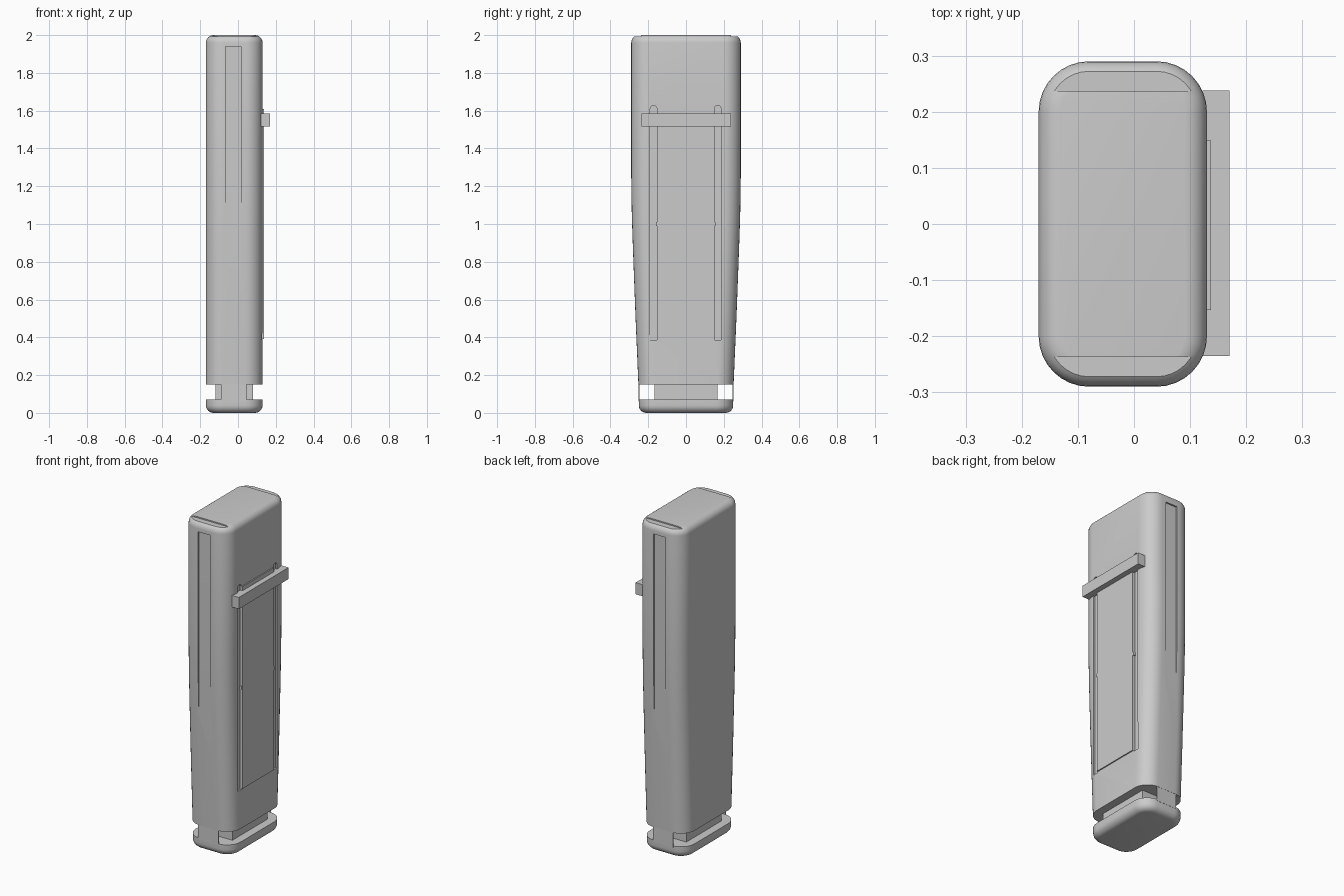
import bpy, bmesh, math

cube = bpy.data.objects.get("Cube")
if cube:
    bpy.data.objects.remove(cube, do_unlink=True)

grey = bpy.data.materials.new("plain_grey")
grey.use_nodes = True
grey.diffuse_color = (0.6, 0.6, 0.6, 1)
grey.node_tree.nodes["Principled BSDF"].inputs["Base Color"].default_value = (0.6, 0.6, 0.6, 1)

CX, HX, R = -0.02, 0.15, 0.09   # case centre, half width, corner radius


def finish(name, bm):
    bmesh.ops.recalc_face_normals(bm, faces=bm.faces[:])
    me = bpy.data.meshes.new(name)
    bm.to_mesh(me)
    bm.free()
    me.materials.append(grey)
    ob = bpy.data.objects.new(name, me)
    bpy.context.collection.objects.link(ob)
    return ob


def ring(bm, z, hy, inset):
    """Rounded rectangle, pulled in by inset."""
    r, verts = R - inset, []
    for k, (sx, sy) in enumerate([(1, 1), (-1, 1), (-1, -1), (1, -1)]):
        for i in range(9):
            a = math.pi / 2 * (k + i / 8)
            verts.append(bm.verts.new((CX + sx * (HX - R) + r * math.cos(a),
                                       sy * (hy - R) + r * math.sin(a), z)))
    return verts


def loft(name, sections):
    bm = bmesh.new()
    rings = [ring(bm, *s) for s in sections]
    n = len(rings[0])
    for a, b in zip(rings, rings[1:]):
        for i in range(n):
            bm.faces.new((a[i], a[(i + 1) % n], b[(i + 1) % n], b[i]))
    bm.faces.new(rings[0])
    bm.faces.new(rings[-1])
    return finish(name, bm)


def prism(bm, yz, x0, x1):
    """Extrude a side outline along x."""
    a = [bm.verts.new((x0, y, z)) for y, z in yz]
    b = [bm.verts.new((x1, y, z)) for y, z in yz]
    n = len(yz)
    bm.faces.new(a)
    bm.faces.new(b)
    for i in range(n):
        bm.faces.new((a[i], a[(i + 1) % n], b[(i + 1) % n], b[i]))


def add_box(bm, x0, x1, y0, y1, z0, z1):
    prism(bm, [(y0, z0), (y1, z0), (y1, z1), (y0, z1)], x0, x1)


def box(name, *dims):
    bm = bmesh.new()
    add_box(bm, *dims)
    return finish(name, bm)


def smooth(ob, angle=35):
    bpy.ops.object.select_all(action='DESELECT')
    ob.select_set(True)
    bpy.context.view_layer.objects.active = ob
    bpy.ops.object.shade_smooth_by_angle(angle=math.radians(angle))


def fillet(z, hy, r, up):
    """Sections of a rounded rim ending at height z."""
    out = []
    for i in range(7):
        a = math.pi / 2 * i / 6
        out.append((z - up * r * (1 - math.sin(a)), hy, r * (1 - math.cos(a))))
    return out


# Case body, tapering towards the bottom
body = loft("case_body", [(0.15, 0.252, 0), (0.5, 0.267, 0), (0.87, 0.281, 0),
                          (1.05, 0.287, 0), (1.25, 0.29, 0)] + fillet(2.0, 0.29, 0.04, 1))

# Cutter: end slots, lowered top ends and rail grooves
bm = bmesh.new()
for s in (-1, 1):
    lo, hi = sorted((s * 0.28, s * 0.4))
    add_box(bm, -0.065, 0.015, lo, hi, 0.8, 1.94)
    lo, hi = sorted((s * 0.237, s * 0.4))
    add_box(bm, -0.3, 0.3, lo, hi, 1.993, 2.1)
    yc, w = s * 0.17 - 0.002, 0.018
    arc = [(yc + w * math.cos(math.pi * i / 6), 1.61 + w * math.sin(math.pi * i / 6)) for i in range(7)]
    prism(bm, [(yc - w, 0.385), (yc + w, 0.385)] + arc, 0.12, 0.2)
cutter = finish("groove_cutter", bm)
cutter.hide_render = True
mod = body.modifiers.new("grooves", 'BOOLEAN')
mod.operation, mod.solver, mod.object = 'DIFFERENCE', 'EXACT', cutter
bpy.context.view_layer.objects.active = body
bpy.ops.object.modifier_apply(modifier=mod.name)
bpy.data.objects.remove(cutter, do_unlink=True)
smooth(body)

# Foot with rounded lower rim
foot = loft("foot", fillet(0.0, 0.25, 0.04, -1)[::-1] + [(0.07, 0.25, 0)])
smooth(foot)

# Neck between foot and body, with thin end skins
box("neck_core", -0.12, 0.08, -0.168, 0.168, 0.06, 0.16)
for name, y in (("front_skin", -0.249), ("back_skin", 0.249)):
    box(name, -0.09, 0.046, y - 0.002, y + 0.002, 0.06, 0.16)

# Raised side panel, slider bar and small rail stops
box("side_panel", 0.12, 0.137, -0.153, 0.149, 0.39, 1.61)
box("slider_bar", 0.122, 0.17, -0.235, 0.238, 1.515, 1.585)
for name, y in (("front_rail_stop", -0.153), ("back_rail_stop", 0.149)):
    box(name, 0.115, 0.134, y - 0.006, y + 0.006, 0.99, 1.01)
